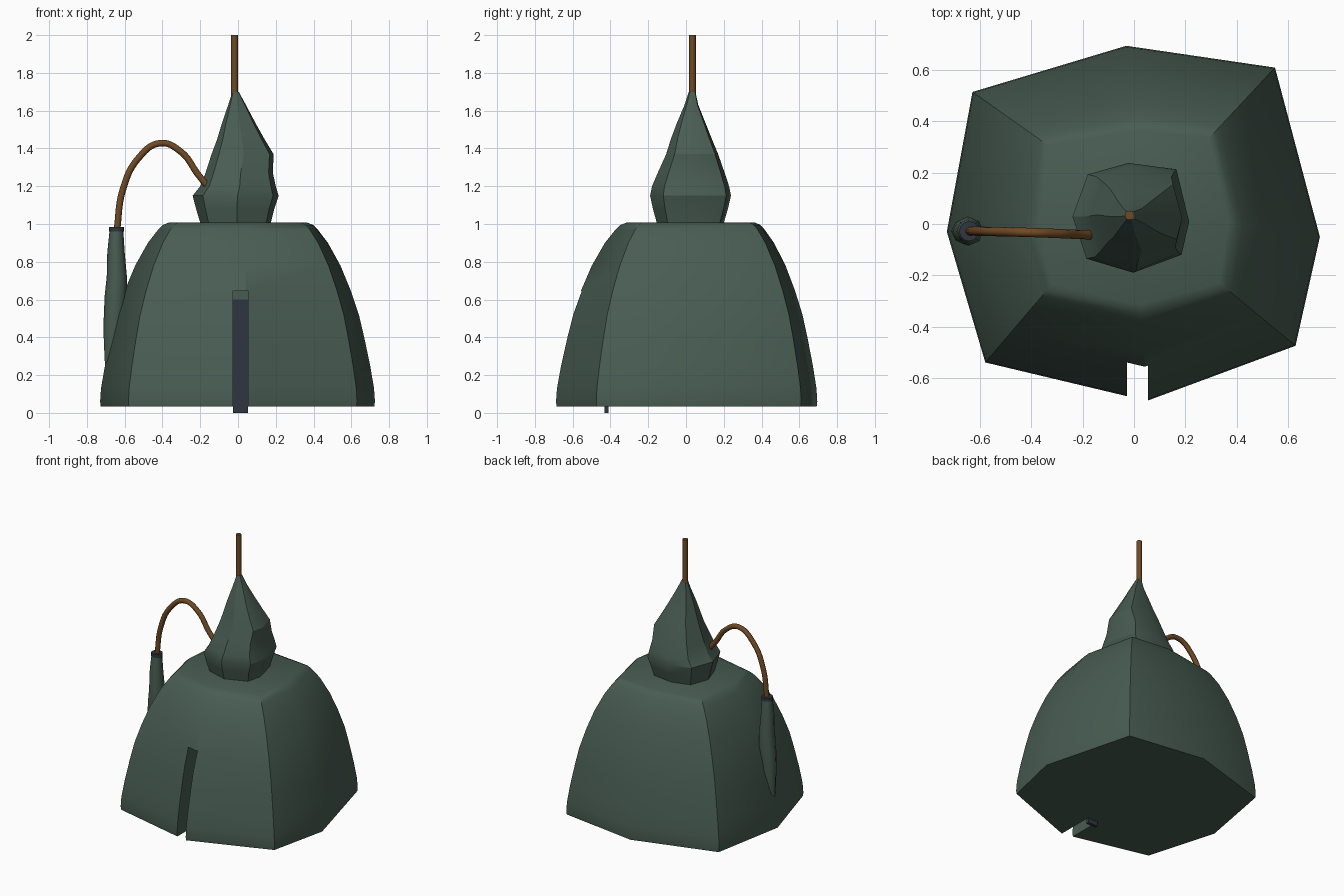
import bpy
import bmesh
from math import radians
from mathutils import Vector

if "Cube" in bpy.data.objects:
    bpy.data.objects.remove(bpy.data.objects["Cube"], do_unlink=True)


def material(name, rgb):
    m = bpy.data.materials.new(name)
    m.use_nodes = True
    m.diffuse_color = (*rgb, 1)
    bsdf = m.node_tree.nodes["Principled BSDF"]
    bsdf.inputs["Base Color"].default_value = (*rgb, 1)
    bsdf.inputs["Roughness"].default_value = 0.8
    return m


GREEN = material("dull green", (0.065, 0.108, 0.085))
BROWN = material("rope brown", (0.16, 0.068, 0.018))
SLATE = material("dark slate", (0.03, 0.037, 0.05))


def loft(name, rings, mat):
    """Skin a closed shell over a stack of rings, listed from bottom to top."""
    bm = bmesh.new()
    rows = [[bm.verts.new(p) for p in ring] for ring in rings]
    n = len(rows[0])
    for low, high in zip(rows, rows[1:]):
        for i in range(n):
            j = (i + 1) % n
            bm.faces.new((low[i], low[j], high[j], high[i]))
    bm.faces.new(rows[0][::-1])
    bm.faces.new(rows[-1])
    bmesh.ops.recalc_face_normals(bm, faces=bm.faces)
    mesh = bpy.data.meshes.new(name)
    bm.to_mesh(mesh)
    bm.free()
    mesh.materials.append(mat)
    obj = bpy.data.objects.new(name, mesh)
    bpy.context.collection.objects.link(obj)
    return obj


def activate(obj):
    bpy.ops.object.select_all(action="DESELECT")
    obj.select_set(True)
    bpy.context.view_layer.objects.active = obj


def smooth(obj, angle):
    activate(obj)
    bpy.ops.object.shade_smooth_by_angle(angle=radians(angle))


def box(name, low, high, mat):
    low, high = Vector(low), Vector(high)
    bpy.ops.mesh.primitive_cube_add(size=1, location=(low + high) / 2)
    obj = bpy.context.object
    obj.name = name
    obj.scale = high - low
    obj.data.materials.append(mat)
    return obj


def fitted_ring(outline, z, x0, x1, y0, y1):
    """Stretch an outline to fill a rectangle at height z."""
    xs, ys = [p[0] for p in outline], [p[1] for p in outline]
    return [(x0 + (x - min(xs)) / (max(xs) - min(xs)) * (x1 - x0),
             y0 + (y - min(ys)) / (max(ys) - min(ys)) * (y1 - y0), z)
            for x, y in outline]


def tube(name, points, radius, mat):
    curve = bpy.data.curves.new(name, "CURVE")
    curve.dimensions = "3D"
    curve.bevel_depth = radius
    curve.bevel_resolution = 3
    curve.use_fill_caps = True
    spline = curve.splines.new("BEZIER")
    spline.bezier_points.add(len(points) - 1)
    for bp, p in zip(spline.bezier_points, points):
        bp.co = p
        bp.handle_left_type = bp.handle_right_type = "AUTO"
    curve.materials.append(mat)
    obj = bpy.data.objects.new(name, curve)
    bpy.context.collection.objects.link(obj)
    return obj


# Bell-shaped body: blends from a wide lower outline to a small upper one
foot = [(0.05, -0.69), (0.63, -0.475), (0.725, -0.05), (0.55, 0.61),
        (-0.03, 0.695), (-0.63, 0.515), (-0.73, -0.03), (-0.58, -0.54)]
shoulder = [(0.03, -0.36), (0.37, -0.26), (0.41, 0), (0.325, 0.37),
            (0.02, 0.405), (-0.375, 0.335), (-0.41, 0), (-0.35, -0.27)]
profile = [(0.035, 0.99), (0.06, 1), (0.13, 0.985), (0.25, 0.92), (0.4, 0.82),
           (0.52, 0.73), (0.65, 0.59), (0.78, 0.42), (0.9, 0.21),
           (0.97, 0.04), (0.995, -0.04), (1.008, -0.14)]
body = loft("body", [[(a[0] * t + b[0] * (1 - t), a[1] * t + b[1] * (1 - t), z)
                      for a, b in zip(foot, shoulder)] for z, t in profile], GREEN)

# Front slot
cutter = box("slot_cutter", (-0.027, -0.9, -0.1), (0.055, -0.425, 0.645), GREEN)
cutter.hide_render = True
cut = body.modifiers.new("slot", "BOOLEAN")
cut.operation = "DIFFERENCE"
cut.solver = "EXACT"
cut.object = cutter
activate(body)
bpy.ops.object.modifier_apply(modifier=cut.name)
bpy.data.objects.remove(cutter, do_unlink=True)
smooth(body, 28)

# Strip at the back of the slot
box("slot_strip", (-0.026, -0.432, 0), (0.054, -0.41, 0.6), SLATE)

# Onion-shaped head, slightly lopsided
head_outline = [(0, -0.19), (0.19, -0.12), (0.22, 0.01), (0.17, 0.215),
                (-0.02, 0.24), (-0.18, 0.195), (-0.24, 0.03), (-0.185, -0.135)]
head_rows = [(0.99, -0.195, 0.17, -0.15, 0.195),
             (1.08, -0.222, 0.192, -0.175, 0.222),
             (1.15, -0.24, 0.215, -0.19, 0.238),
             (1.20, -0.2, 0.2, -0.18, 0.228),
             (1.27, -0.172, 0.185, -0.15, 0.205),
             (1.37, -0.14, 0.188, -0.105, 0.17),
             (1.45, -0.11, 0.14, -0.08, 0.137),
             (1.53, -0.086, 0.095, -0.05, 0.105),
             (1.63, -0.052, 0.042, -0.008, 0.065),
             (1.70, -0.03, 0.004, 0.015, 0.05)]
head = loft("head", [fitted_ring(head_outline, *row) for row in head_rows], GREEN)
smooth(head, 28)

# Rod on top of the head
bpy.ops.mesh.primitive_cylinder_add(vertices=12, radius=0.018, depth=0.33,
                                    location=(-0.018, 0.034, 1.835))
rod = bpy.context.object
rod.name = "top_rod"
rod.data.materials.append(BROWN)
smooth(rod, 40)

# Hose arching from the head down to the side holder
tube("hose", [(-0.16, -0.042, 1.2), (-0.21, -0.041, 1.26), (-0.3, -0.037, 1.38),
              (-0.41, -0.033, 1.428), (-0.53, -0.03, 1.345),
              (-0.61, -0.028, 1.18), (-0.642, -0.028, 0.96)], 0.018, BROWN)

# Slim holder on the right side, sinking into the body
disc = [(1, 0), (0.7, 0.7), (0, 1), (-0.7, 0.7),
        (-1, 0), (-0.7, -0.7), (0, -1), (0.7, -0.7)]
holder_rows = [(0.12, -0.69, -0.64, 0.015), (0.28, -0.706, -0.62, 0.035),
               (0.45, -0.713, -0.6, 0.05), (0.62, -0.706, -0.588, 0.057),
               (0.72, -0.695, -0.588, 0.055), (0.85, -0.692, -0.6, 0.047),
               (0.965, -0.68, -0.607, 0.038)]
holder = loft("side_holder", [fitted_ring(disc, z, x0, x1, -0.028 - r, -0.028 + r)
                              for z, x0, x1, r in holder_rows], GREEN)
smooth(holder, 50)

# Collar closing the holder
bpy.ops.mesh.primitive_cylinder_add(vertices=12, radius=0.039, depth=0.024,
                                    location=(-0.643, -0.028, 0.972))
collar = bpy.context.object
collar.name = "holder_collar"
collar.data.materials.append(SLATE)
smooth(collar, 40)
